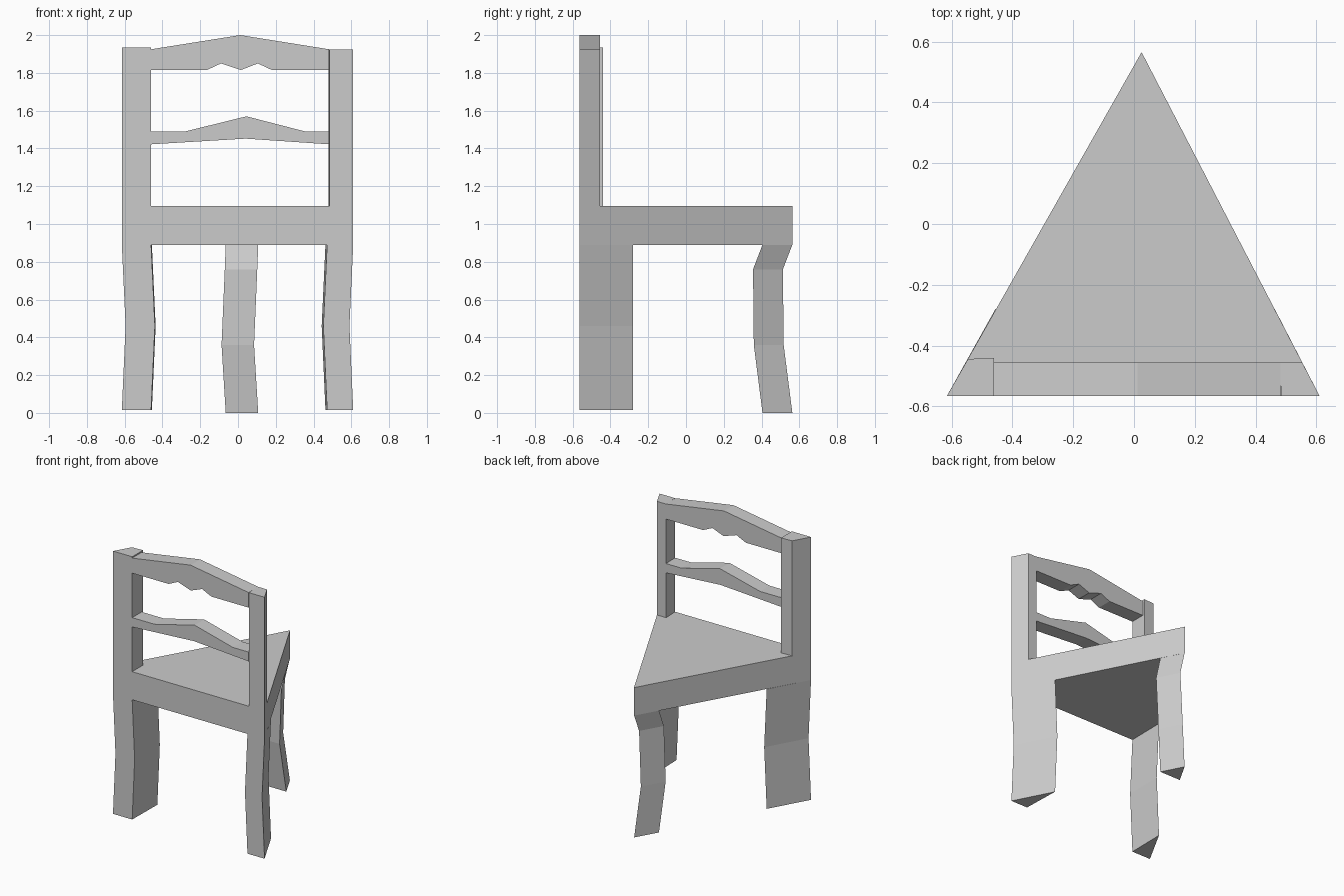
import bpy, bmesh

if "Cube" in bpy.data.objects:
    bpy.data.objects.remove(bpy.data.objects["Cube"])


def loft(name, sections):
    """Closed solid skinned through matching point rings."""
    bm = bmesh.new()
    rings = [[bm.verts.new(p) for p in s] for s in sections]
    for a, b in zip(rings, rings[1:]):
        for i in range(len(a)):
            j = (i + 1) % len(a)
            bm.faces.new((a[i], a[j], b[j], b[i]))
    bm.faces.new(rings[0][::-1])
    bm.faces.new(rings[-1])
    bmesh.ops.recalc_face_normals(bm, faces=bm.faces)
    mesh = bpy.data.meshes.new(name)
    bm.to_mesh(mesh)
    bm.free()
    obj = bpy.data.objects.new(name, mesh)
    bpy.context.collection.objects.link(obj)
    return obj


def column(name, footprint, levels):
    """Footprint carried through levels of (z, x shift, y shift)."""
    return loft(name, [[(x + dx, y + dy, z) for x, y in footprint]
                       for z, dx, dy in levels])


def rail(name, profile):
    """Front profile (x, z) given thickness along y."""
    return loft(name, [[(x, y, z) for x, z in profile]
                       for y in (FRONT, FRONT + 0.11)])


FRONT = -0.565

# Triangular seat
column("seat", [(-0.615, FRONT), (0.61, FRONT), (0.025, 0.565)],
       [(0.89, 0, 0), (1.095, 0, 0)])

# Backrest posts, following the seat corners
column("left_post", [(-0.615, FRONT), (-0.46, FRONT), (-0.46, -0.44), (-0.546, -0.444)],
       [(1.095, 0, 0), (1.935, 0, 0)])
column("right_post", [(0.484, FRONT), (0.61, FRONT), (0.553, -0.455), (0.479, -0.455)],
       [(1.095, 0, 0), (1.925, 0, 0)])

# Bowed corner legs with triangular section
bow = [(0.015, 0), (0.46, 0.02), (0.89, 0)]
column("left_leg", [(-0.615, FRONT), (-0.46, FRONT), (-0.456, -0.28)],
       [(z, d, 0) for z, d in bow])
column("right_leg", [(0.61, FRONT), (0.472, FRONT), (0.463, -0.28)],
       [(z, -d, 0) for z, d in bow])

# Curved leg under the seat tip
column("tip_leg", [(-0.065, 0.405), (0.107, 0.405), (0.025, 0.563)],
       [(0, 0, 0), (0.36, -0.022, -0.046), (0.76, -0.005, -0.05), (0.89, 0, 0)])

# Shaped backrest rails
rail("top_rail", [(-0.46, 1.815), (-0.165, 1.815), (-0.09, 1.85), (0.015, 1.815),
                  (0.105, 1.85), (0.18, 1.815), (0.482, 1.815), (0.482, 1.925),
                  (0.012, 2.0), (-0.46, 1.925)])
rail("middle_rail", [(-0.46, 1.422), (0.04, 1.452), (0.482, 1.422), (0.482, 1.49),
                     (0.355, 1.49), (0.045, 1.57), (-0.28, 1.49), (-0.46, 1.49)])
